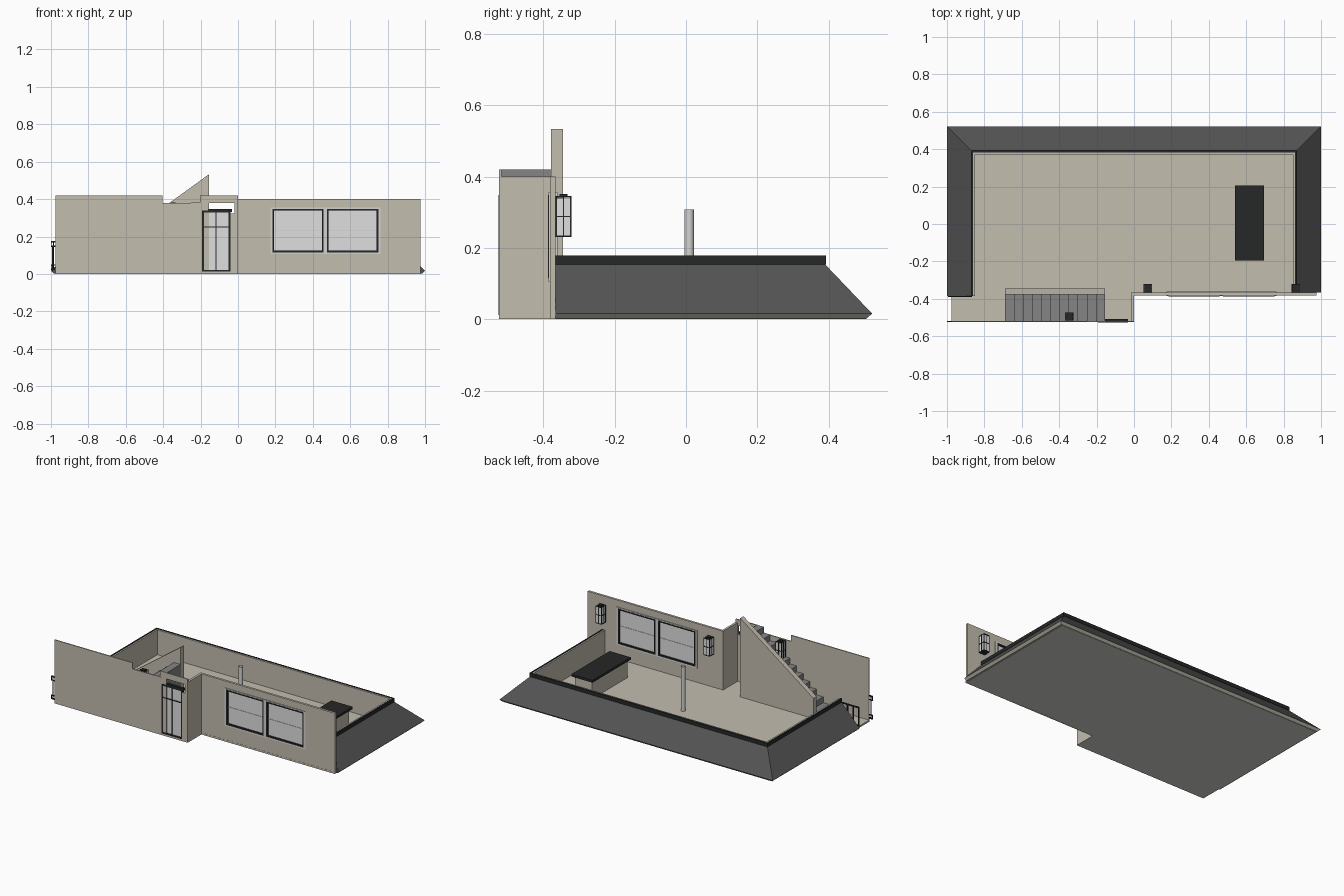
import bpy, bmesh, math

if "Cube" in bpy.data.objects:
    bpy.data.objects.remove(bpy.data.objects["Cube"])

def mat(name, r, g, b):
    m = bpy.data.materials.new(name)
    m.diffuse_color = (r, g, b, 1)
    m.use_nodes = True
    m.node_tree.nodes["Principled BSDF"].inputs["Base Color"].default_value = m.diffuse_color
    return m

BEIGE = mat("beige_plaster", .545, .51, .43)
EARTH = mat("dark_earth", .088, .088, .088)
BLACK = mat("black_trim", .019, .02, .02)
STONE = mat("step_gray", .235, .235, .235)
GLASS = mat("pale_glass", .74, .74, .74)
FRAME = mat("light_gray", .65, .65, .64)

def finish(name, bm, *mats, rule=None):
    bmesh.ops.recalc_face_normals(bm, faces=bm.faces[:])
    bm.normal_update()
    if rule:
        for f in bm.faces:
            f.material_index = rule(f)
    me = bpy.data.meshes.new(name)
    bm.to_mesh(me)
    bm.free()
    for m in mats:
        me.materials.append(m)
    ob = bpy.data.objects.new(name, me)
    bpy.context.collection.objects.link(ob)
    return ob

def add_box(bm, x0, x1, y0, y1, z0, z1):
    r = bmesh.ops.create_cube(bm, size=1)
    for v in r["verts"]:
        v.co = (x0 if v.co.x < 0 else x1, y0 if v.co.y < 0 else y1, z0 if v.co.z < 0 else z1)

def boxes(name, m, *dims):
    bm = bmesh.new()
    for d in dims:
        add_box(bm, *d)
    return finish(name, bm, m)

def prism(name, pts, axis, a, b, *mats, rule=None):
    """Extrude a 2D outline along y (pts are x,z) or z (pts are x,y)."""
    bm = bmesh.new()
    at = (lambda p, t: (p[0], t, p[1])) if axis == "y" else (lambda p, t: (p[0], p[1], t))
    face = bm.faces.new([bm.verts.new(at(p, a)) for p in pts])
    ext = bmesh.ops.extrude_face_region(bm, geom=[face])
    for v in ext["geom"]:
        if isinstance(v, bmesh.types.BMVert):
            v.co = at((v.co.x, v.co.z if axis == "y" else v.co.y), b)
    return finish(name, bm, *mats, rule=rule)

def sweep(name, profile, *mats, rule=None, yl=-.385, yr=-.366):
    """Mitred U-shaped run round the left, back and right; profile = (outward, z)."""
    bm = bmesh.new()
    X, Y = .87, .392
    rings = []
    for k in range(4):
        ring = []
        for d, z in profile:
            p = [(-X - d, yl), (-X - d, Y + d), (X + d, Y + d), (X + d, yr)][k]
            ring.append(bm.verts.new((*p, z)))
        rings.append(ring)
    n = len(profile)
    for a, b in zip(rings, rings[1:]):
        for i in range(n):
            j = (i + 1) % n
            bm.faces.new((a[i], a[j], b[j], b[i]))
    bm.faces.new(rings[0])
    bm.faces.new(rings[-1])
    return finish(name, bm, *mats, rule=rule)

# floor slab with light gray underside
prism("floor_slab", [(-.975, -.525), (0, -.525), (0, -.382), (.975, -.382), (.975, .505), (-.975, .505)],
      "z", 0, .012, BEIGE, FRAME, rule=lambda f: 1 if f.normal.z < -.5 else 0)

# retaining wall, earth bank (plaster below its lip) and dark coping
sweep("retaining_wall", [(-.02, .005), (-.004, .005), (-.004, .176), (-.02, .176)], BEIGE)
sweep("earth_bank", [(0, .002), (.115, .002), (.13, .016), (.122, .024), (-.006, .158)], EARTH, BEIGE,
      rule=lambda f: 1 if f.normal.z < -.3 else 0)
sweep("coping", [(-.010, .154), (0, .154), (0, .178), (-.010, .178)], BLACK)

# front walls: stepped wall on the left, return, window wall on the right
F0, F1 = -.525, -.518
boxes("front_wall_left", BEIGE,
      (-.975, -.405, F0, F1, 0, .42), (-.405, -.195, F0, F1, 0, .38),
      (-.16, 0, F0, F1, .38, .42), (-.018, 0, F0, F1, 0, .38))
boxes("return_wall", BEIGE, (-.015, 0, F1, -.366, 0, .4))
W0, W1 = -.381, -.366
boxes("window_wall", BEIGE,
      (0, .19, W0, W1, 0, .4), (.75, .975, W0, W1, 0, .4),
      (.19, .75, W0, W1, 0, .115), (.19, .75, W0, W1, .345, .4))

def rim(x0, x1, y0, y1, z0, z1, t):
    return [(x0, x0 + t, y0, y1, z0, z1), (x1 - t, x1, y0, y1, z0, z1),
            (x0 + t, x1 - t, y0, y1, z0, z0 + t), (x0 + t, x1 - t, y0, y1, z1 - t, z1)]

# two-pane window
boxes("window_frame", FRAME, *rim(.173, .762, -.386, -.361, .106, .355, .013),
      (.456, .478, -.386, -.361, .115, .345))
for i, x in enumerate((.184, .476)):
    boxes(f"pane_trim_{i}", BLACK, *rim(x, x + .274, -.387, -.360, .115, .348, .009))
    boxes(f"pane_glass_{i}", GLASS, (x + .007, x + .267, -.376, -.371, .122, .340))
    boxes(f"pane_bar_{i}", FRAME, (x + .007, x + .267, -.378, -.369, .23, .233))

# glazed door with header
D0, D1 = -.5255, -.512
boxes("door_frame", BLACK, *rim(-.192, -.040, D0, D1, .012, .338, .010),
      (-.119, -.115, D0, D1, .02, .33), (-.185, -.05, D0, D1, .248, .253),
      (-.16, -.032, D0, -.507, .332, .348))
boxes("door_glass", GLASS, (-.184, -.048, -.521, -.516, .02, .33))
boxes("door_jamb", BEIGE, (-.042, -.018, F0, F1, 0, .322))

# staircase: gray treads and risers, plaster sides
N, X0, X1, H = 11, -.69, -.155, .42
run, rise = (X1 - X0) / N, H / N
outline = [(X0, .005)]
for i in range(N):
    outline += [(X0 + i * run, (i + 1) * rise), (X0 + (i + 1) * run, (i + 1) * rise)]
outline.append((X1, .005))
prism("staircase", outline, "y", -.523, -.376, STONE, BEIGE,
      rule=lambda f: 1 if abs(f.normal.y) > .5 else 0)
prism("stair_side_wall", [(X0, .005), (X1, .005), (X1, .533), (X0, .146)], "y", -.378, -.345, BEIGE)

# wall lanterns
def lantern(name, x, y, z):
    w, h, t = .045, .114, .004
    boxes(name + "_glass", GLASS, (x + .002, x + w - .002, y + .002, y + w - .002, z + .002, z + h - .006))
    bars = [(x + a, x + a + t, y + b, y + b + t, z, z + h)
            for a in (0, w - t) for b in (0, (w - t) / 2, w - t)]
    bars += [(x + (w - t) / 2, x + (w + t) / 2, y + w - t, y + w, z, z + h)]
    bars += rim(x, x + w, y, y + w, z, z + h, t)[2:]
    for c in (0, .055):   # open square hoops
        bars += [(x, x + w, y, y + t, z + c, z + c + t), (x, x + w, y + w - t, y + w, z + c, z + c + t),
                 (x, x + t, y, y + w, z + c, z + c + t), (x + w - t, x + w, y, y + w, z + c, z + c + t)]
    bars += [(x + .011, x + .034, y + .011, y + .034, z + h, z + h + .006)]
    boxes(name + "_frame", BLACK, *bars)

lantern("lantern_middle", .052, -.366, .231)
lantern("lantern_right", .842, -.366, .231)
lantern("lantern_stair", -.368, -.517, .262)

# counter
boxes("counter_base", BEIGE, (.555, .68, -.18, .19, .01, .13))
boxes("counter_top", BLACK, (.54, .695, -.195, .205, .13, .145))

# open tube column
bpy.ops.mesh.primitive_cylinder_add(vertices=24, radius=.0135, depth=.306,
                                    end_fill_type='NOTHING', location=(.014, .009, .154))
col = bpy.context.object
col.name = "column"
col.data.materials.append(FRAME)
bpy.ops.object.shade_smooth_by_angle(angle=math.radians(40))

# side entrance railing and post bracket
t = .007
boxes("side_railing", BLACK, (-.995, -.865, -.391, -.384, .145, .153), (-.995, -.865, -.391, -.384, .028, .035),
      *[(x, x + t, -.391, -.384, .012, .15) for x in (-.995, -.955, -.913, -.872)])
boxes("side_bracket", BLACK, (-1, -.97, -.525, -.518, .168, .176), (-1, -.97, -.525, -.518, .145, .15),
      (-1, -.97, -.525, -.518, .045, .05), (-1, -.97, -.525, -.518, .022, .03),
      (-.99, -.985, -.525, -.518, .022, .176), (-1, -.996, -.525, -.518, .145, .176),
      (-1, -.996, -.525, -.518, .022, .05))
